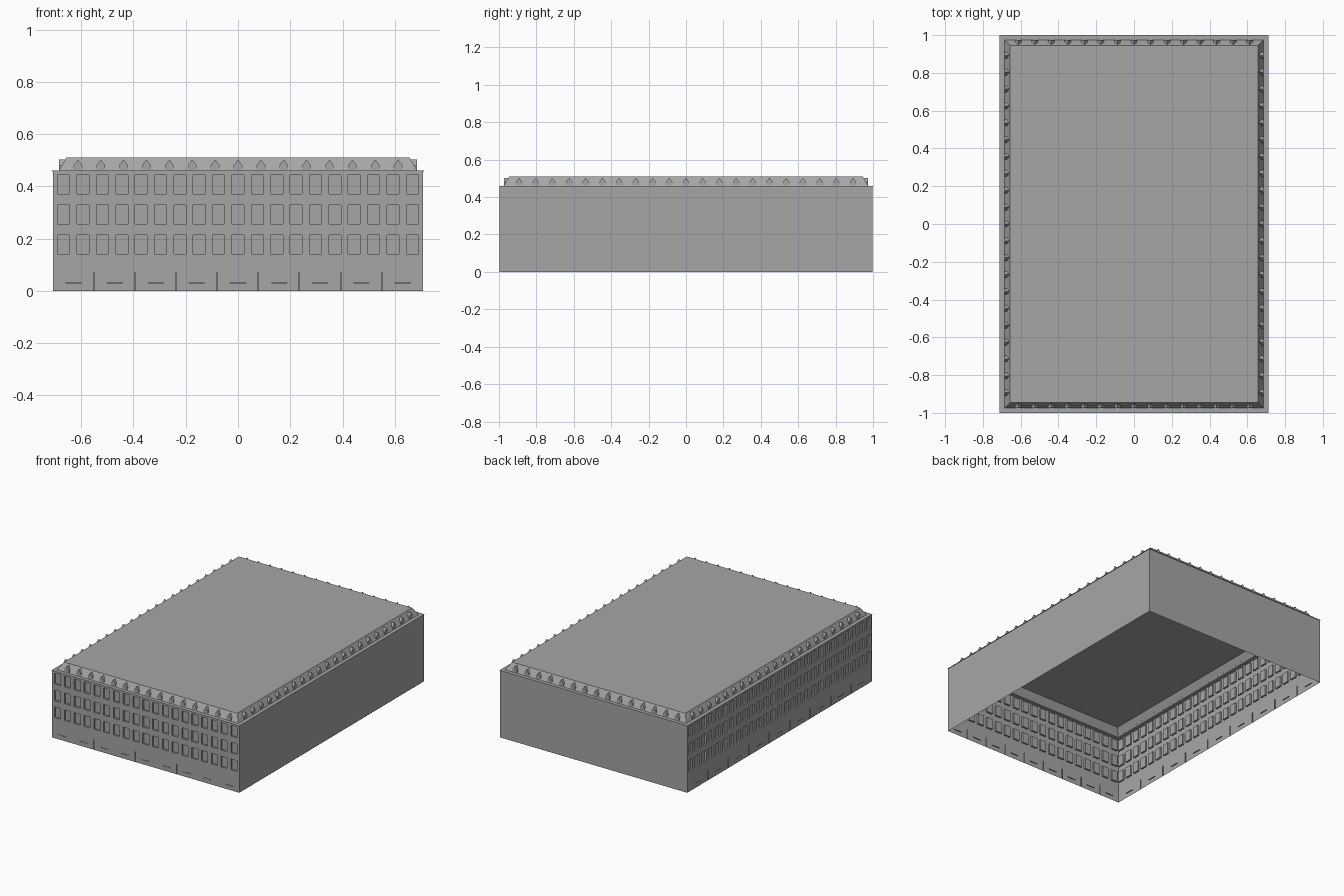
import bpy, bmesh, math
from mathutils import Matrix, Vector

cube = bpy.data.objects.get("Cube")
if cube:
    bpy.data.objects.remove(cube)

HX, HY = 0.708, 0.997      # wall half sizes
EAVE, TOP = 0.46, 0.51     # foot and top of the sloping roof
LIP = 0.003                # overhang of the cornice
FOOT, RUN = 0.025, 0.03    # ledge width, slope run

grey = bpy.data.materials.new("stone grey")
grey.use_nodes = True
colour = (0.38, 0.38, 0.38, 1)
grey.diffuse_color = colour
grey.node_tree.nodes["Principled BSDF"].inputs["Base Color"].default_value = colour


def finish(name, bm, turn=0):
    """Turn a part built for the front (facing -y) to its side and link it."""
    bmesh.ops.transform(bm, matrix=Matrix.Rotation(turn, 4, "Z"), verts=bm.verts)
    mesh = bpy.data.meshes.new(name)
    bm.to_mesh(mesh)
    bm.free()
    mesh.materials.append(grey)
    bpy.context.collection.objects.link(bpy.data.objects.new(name, mesh))


def face(bm, points):
    return bm.faces.new([bm.verts.new(p) for p in points])


def panel(bm, us, zs, dist, recessed, depth):
    """Wall grid at y = -dist; cells chosen by the rule are pushed inwards."""
    grid = [[bm.verts.new((u, -dist, z)) for z in zs] for u in us]
    chosen = []
    for i in range(len(us) - 1):
        for j in range(len(zs) - 1):
            f = bm.faces.new((grid[i][j], grid[i + 1][j],
                              grid[i + 1][j + 1], grid[i][j + 1]))
            if recessed(i, j):
                chosen.append(f)
    out = bmesh.ops.extrude_discrete_faces(bm, faces=chosen)
    for f in out["faces"]:
        bmesh.ops.translate(bm, verts=f.verts, vec=Vector((0, depth, 0)))


def window_wall(name, half, dist, columns, turn):
    bm = bmesh.new()
    # three storeys of recessed windows
    pitch, wide = 0.0741, 0.046
    us = [-half]
    for k in range(columns):
        c = (k - (columns - 1) / 2) * pitch
        us += [c - wide / 2, c + wide / 2]
    us.append(half)
    zs = [0.12]
    for k in range(3):
        low = 0.141 + k * 0.115
        zs += [low, low + 0.073]
    zs.append(EAVE - LIP)
    panel(bm, us, zs, dist, lambda i, j: i % 2 and j % 2, 0.012)
    # ground floor with narrow joints between nine bays
    bays, gap = 9, 0.002
    bay = 2 * half / bays
    us = [-half]
    for k in range(bays):
        c = -half + (k + 0.5) * bay
        us += [c - 0.03, c + 0.03]
        if k < bays - 1:
            us += [c + bay / 2 - gap, c + bay / 2]
    us.append(half)
    zs = [0, 0.03, 0.03 + gap, 0.07, 0.12]
    panel(bm, us, zs, dist,
          lambda i, j: (i % 4 == 3 and j < 3) or (i % 4 == 1 and j == 1), 0.006)
    finish(name, bm, turn)


def plain_wall(name, half, dist, turn):
    bm = bmesh.new()
    panel(bm, [-half, half], [0, EAVE - LIP], dist, lambda i, j: False, 0)
    finish(name, bm, turn)


def dormers(name, count, pitch, dist, turn):
    """Small gabled dormers whose cheeks and roofs die into the slope."""
    bm = bmesh.new()
    w, shoulder, apex = 0.017, 0.48, 0.503
    front = -dist + 0.001

    def back(z):
        return -dist + RUN * (z - EAVE) / (TOP - EAVE)

    for k in range(count):
        c = (k - (count - 1) / 2) * pitch
        ridge, ridge_back = (c, front, apex), (c, back(apex), apex)
        face(bm, [(c - w, front, EAVE), (c + w, front, EAVE),
                  (c + w, front, shoulder), ridge, (c - w, front, shoulder)])
        for s in (-1, 1):
            eave = (c + s * w, front, shoulder)
            eave_back = (c + s * w, back(shoulder), shoulder)
            cheek = [(c + s * w, front, EAVE), eave_back, eave]
            roof = [eave, eave_back, ridge_back, ridge]
            for points in (cheek, roof):
                face(bm, points if s > 0 else points[::-1])
    finish(name, bm, turn)


# Walls: windows on the front and the -x side, plain on the other two
quarter = math.pi / 2
window_wall("front_wall", HX, HY, 19, 0)
window_wall("right_wall", HY, HX, 27, -quarter)
plain_wall("left_wall", HY, HX, quarter)
plain_wall("back_wall", HX, HY, math.pi)

# Cornice, ledge, sloping roof and flat top as one stepped shell
bm = bmesh.new()
steps = [(0, EAVE - LIP), (LIP, EAVE - LIP), (LIP, EAVE),
         (LIP - FOOT, EAVE), (LIP - FOOT - RUN, TOP)]
rings = []
for grow, z in steps:
    rings.append([bm.verts.new((sx * (HX + grow), sy * (HY + grow), z))
                  for sx, sy in ((-1, -1), (1, -1), (1, 1), (-1, 1))])
for low, high in zip(rings, rings[1:]):
    for i in range(4):
        n = (i + 1) % 4
        bm.faces.new((low[i], low[n], high[n], high[i]))
bm.faces.new(rings[-1])
finish("roof", bm)

# Dormers on all four slopes
end, side = HY + LIP - FOOT, HX + LIP - FOOT
for name, count, pitch, dist, turn in (
        ("front_dormers", 15, 0.0875, end, 0),
        ("back_dormers", 15, 0.0875, end, math.pi),
        ("left_dormers", 21, 0.0893, side, quarter),
        ("right_dormers", 21, 0.0893, side, -quarter)):
    dormers(name, count, pitch, dist, turn)
